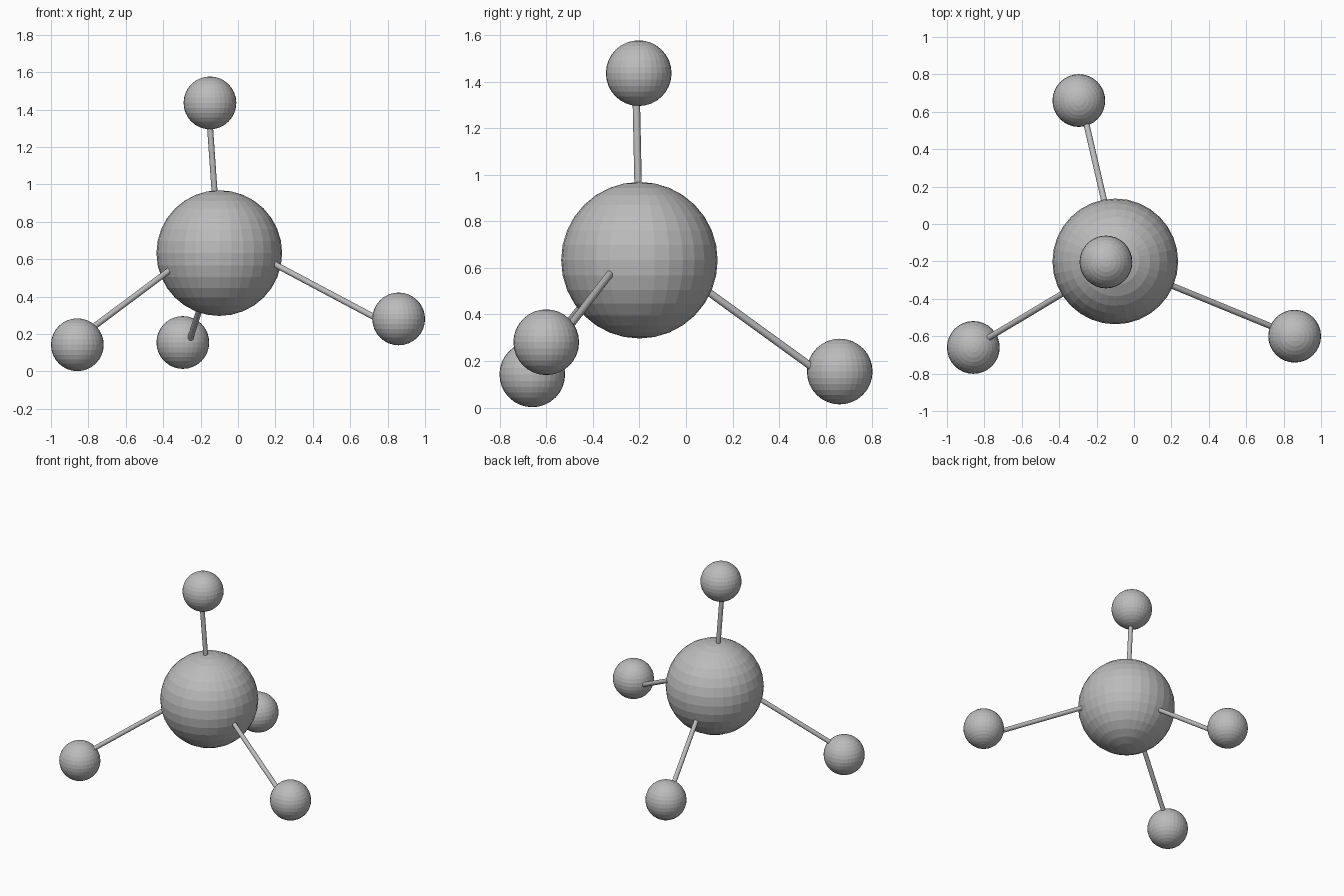
import bpy
from mathutils import Vector

cube = bpy.data.objects.get("Cube")
if cube:
    bpy.data.objects.remove(cube, do_unlink=True)

grey = bpy.data.materials.new("mid_grey")
grey.use_nodes = True
colour = (0.5, 0.5, 0.5, 1)
grey.diffuse_color = colour
grey.node_tree.nodes["Principled BSDF"].inputs["Base Color"].default_value = colour

ROD_RADIUS = 0.016
OVERLAP = 0.09  # how far each rod runs inside the balls


def finish(name):
    obj = bpy.context.object
    obj.name = name
    obj.data.materials.append(grey)
    return obj


def ball(name, centre, radius):
    bpy.ops.mesh.primitive_uv_sphere_add(
        segments=32, ring_count=16, radius=radius, location=centre)
    finish(name)


def rod(name, start, end):
    start, end = Vector(start), Vector(end)
    axis = end - start
    bpy.ops.mesh.primitive_cylinder_add(
        vertices=32, radius=ROD_RADIUS, depth=axis.length + 2 * OVERLAP,
        location=(start + end) / 2,
        rotation=axis.to_track_quat('Z', 'Y').to_euler())
    finish(name)


# Large central ball
ball("centre_ball", (-0.10, -0.20, 0.633), 0.336)

# Outer balls, each with the rod's entry points on the two surfaces
arms = {
    "top": ((-0.15, -0.203, 1.436), (-0.126, -0.206, 0.97), (-0.149, -0.213, 1.30)),
    "left": ((0.859, -0.60, 0.281), (0.208, -0.332, 0.567), (0.72, -0.542, 0.295)),
    "right": ((-0.859, -0.66, 0.143), (-0.372, -0.366, 0.537), (-0.77, -0.604, 0.24)),
    "back": ((-0.295, 0.66, 0.155), (-0.154, 0.10, 0.494), (-0.254, 0.533, 0.18)),
}
for side, (centre, start, end) in arms.items():
    ball(side + "_ball", centre, 0.141)
    rod(side + "_rod", start, end)
